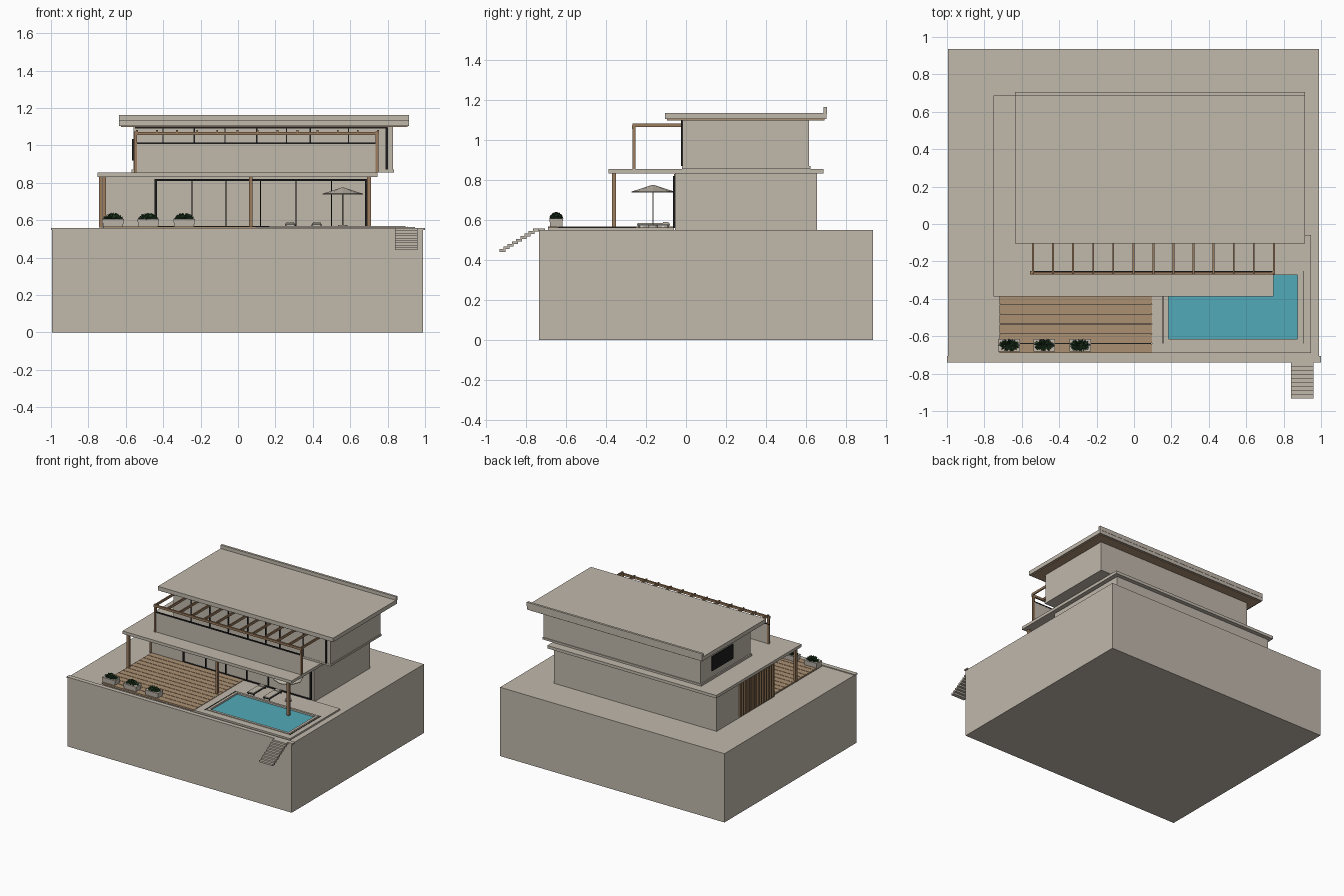
import bpy, bmesh, math, random
from mathutils import Vector, Matrix

random.seed(4)
cube = bpy.data.objects.get("Cube")
if cube:
    bpy.data.objects.remove(cube, do_unlink=True)


def material(name, r, g, b):
    m = bpy.data.materials.new(name)
    m.use_nodes = True
    m.diffuse_color = (r, g, b, 1)
    m.node_tree.nodes["Principled BSDF"].inputs["Base Color"].default_value = (r, g, b, 1)
    return m


STONE = material("warm stone", .53, .48, .41)
WOOD = material("timber", .41, .28, .17)
POST = material("dark timber", .33, .20, .11)
BLACK = material("black metal", .012, .012, .012)
WATER = material("pool water", .085, .40, .49)
LEAF = material("leaf green", .03, .085, .03)
SHADE = material("deep green", .012, .035, .015)


def finish(bm, name, *mats):
    me = bpy.data.meshes.new(name)
    bm.to_mesh(me)
    bm.free()
    for m in mats:
        me.materials.append(m)
    ob = bpy.data.objects.new(name, me)
    bpy.context.collection.objects.link(ob)
    return ob


def add_box(bm, x, y, z, taper=1):
    """Box from (low, high) ranges; taper scales the bottom."""
    mid = Vector((sum(x) / 2, sum(y) / 2, sum(z) / 2))
    size = Vector((x[1] - x[0], y[1] - y[0], z[1] - z[0]))
    for v in bmesh.ops.create_cube(bm, size=1)["verts"]:
        k = taper if v.co.z < 0 else 1
        v.co = mid + Vector((v.co.x * size.x * k, v.co.y * size.y * k, v.co.z * size.z))


def boxes(name, mat, parts, taper=1):
    bm = bmesh.new()
    for p in parts:
        add_box(bm, *p, taper=taper)
    return finish(bm, name, mat)


def box(name, mat, x, y, z):
    return boxes(name, mat, [(x, y, z)])


def border(name, mat, x, y, ix, iy, z):
    """Four boxes around a rectangular opening."""
    return boxes(name, mat, [
        (x, (y[0], iy[0]), z), (x, (iy[1], y[1]), z),
        ((x[0], ix[0]), iy, z), ((ix[1], x[1]), iy, z)])


# Ground block in two sections, with front edge strip
box("ground_front", STONE, (-.995, .99), (-.735, -.265), (0, .55))
box("ground_back", STONE, (-.995, .99), (-.265, .935), (0, .55))
box("ground_edge", STONE, (-1, 1), (-.74, -.705), (.547, .557))

# Front steps
steps = 9
boxes("front_steps", STONE, [
    ((.84, .96), (-.765 - i * .021, -.735 - i * .021), (.543 - i * .0128, .557 - i * .0128))
    for i in range(steps)])

# Timber deck
box("deck_base", BLACK, (-.715, .09), (-.685, -.06), (.55, .559))
pitch = .0525
boxes("deck_planks", WOOD, [
    ((-.72, .095), (-.69 + i * pitch, -.69 + (i + 1) * pitch - .004), (.555, .566))
    for i in range(12)])

# Pool terrace, coping and water
border("pool_terrace", STONE, (.095, .945), (-.69, -.06), (.175, .885), (-.625, -.262), (.55, .563))
border("pool_coping", STONE, (.165, .895), (-.635, -.255), (.185, .875), (-.615, -.272), (.55, .568))
box("pool_water", WATER, (.18, .88), (-.62, -.265), (.548, .555))
boxes("terrace_drains", BLACK, [
    ((.153, .157), (-.64, -.25), (.56, .565)), ((.903, .907), (-.64, -.25), (.56, .565))])

# Lower storey
box("lower_storey", STONE, (-.73, .71), (-.055, .655), (.55, .832))
boxes("lower_window_frame", BLACK, [
    ((x - w, x + w), (-.064, -.054), (.56, .815))
    for x, w in ((-.44, .006), (-.245, .003), (-.065, .003), (.12, .003), (.31, .003), (.5, .003), (.685, .006))]
    + [((-.446, .691), (-.064, -.054), (.81, .82)), ((-.446, .691), (-.064, -.054), (.562, .57))])
boxes("side_slats", POST, [
    ((-.742, -.728), (-.06 + i * .032, -.045 + i * .032), (.56, .83)) for i in range(14)])

# Terrace roof slab with its posts
box("lower_roof", STONE, (-.75, .745), (-.387, .688), (.832, .855))
boxes("terrace_posts", POST, [
    ((x - .01, x + .01), (-.37, -.35), (.56, .833)) for x in (-.715, .068, .7)])

# Upper storey
box("upper_floor", STONE, (-.57, .835), (-.02, .622), (.855, .87))
box("upper_storey", STONE, (-.56, .83), (-.018, .615), (.868, 1.1))
boxes("upper_window_frame", BLACK, [
    ((x - w, x + w), (-.026, -.016), (.87, 1.095))
    for x, w in ((-.4, .003), (-.235, .004), (-.07, .003), (.1, .004), (.26, .003), (.385, .004), (.59, .003), (.795, .006))]
    + [((-.55, .8), (-.026, -.016), (1.09, 1.098))])
box("side_window", BLACK, (-.567, -.558), (.21, .48), (.92, 1.035))

# Main roof, soffit and rear upstand
box("main_roof", STONE, (-.635, .915), (-.105, .703), (1.103, 1.135))
box("roof_soffit", WOOD, (-.625, .905), (-.095, .693), (1.097, 1.104))
box("roof_upstand", STONE, (-.635, .915), (.687, .705), (1.13, 1.163))

# Balcony front
box("balcony_panel", STONE, (-.557, .742), (-.262, -.254), (.855, 1.008))
box("balcony_rail", BLACK, (-.557, .742), (-.264, -.252), (1.008, 1.016))

# Pergola
boxes("pergola_posts", POST, [
    ((x - .008, x + .008), (-.268, -.252), (.855, 1.075)) for x in (-.548, .742)])
box("pergola_beam", POST, (-.557, .752), (-.27, -.256), (1.055, 1.072))
boxes("pergola_rafters", POST, [
    ((x - .005, x + .005), (-.268, -.018), (1.064, 1.082))
    for x in [-.54 + i * .1073 for i in range(13)]])

# Planters with shrubs
centres = (-.668, -.48, -.288)
boxes("planters", STONE, [
    ((x - .058, x + .058), (-.682, -.615), (.562, .606)) for x in centres], taper=.9)
bm = bmesh.new()
for cx in centres:
    for i in range(130):
        a, h = random.uniform(0, math.tau), random.random()
        r = math.sqrt(1 - h * h)
        way = Vector((r * math.cos(a), r * math.sin(a), h + .15))
        spot = Vector((cx + way.x * .046, -.648 + way.y * .026, .6 + h * .03))
        turn = way.to_track_quat('Z', 'Y').to_matrix().to_4x4()
        leaf = bmesh.ops.create_cone(
            bm, segments=4, radius1=.008, radius2=0, depth=.022, cap_ends=True,
            matrix=Matrix.Translation(spot) @ turn)
        dark = int(random.random() < .4)
        for f in {f for v in leaf["verts"] for f in v.link_faces}:
            f.material_index = dark
finish(bm, "shrubs", LEAF, SHADE)

# Parasol
bm = bmesh.new()
for r1, r2, z, depth, sides in ((.108, .004, .758, .034, 8), (.108, .108, .739, .005, 8),
                                (.003, .003, .665, .2, 8), (.025, .025, .568, .012, 12)):
    bmesh.ops.create_cone(bm, segments=sides, radius1=r1, radius2=r2, depth=depth, cap_ends=True,
                          matrix=Matrix.Translation((.56, -.165, z)))
finish(bm, "parasol", STONE)

# Sun loungers
for side, x in (("left", .42), ("right", .28)):
    boxes(side + "_lounger_frame", BLACK, [
        ((x - .028, x + .028), (-.245, -.08), (.573, .578))] + [
        ((x + dx - .003, x + dx + .003), (y - .003, y + .003), (.56, .575))
        for dx in (-.024, .024) for y in (-.235, -.09)])
    boxes(side + "_lounger_cushion", STONE, [
        ((x - .025, x + .025), (-.242, -.083), (.578, .584)),
        ((x - .02, x + .02), (-.115, -.088), (.584, .589))])
